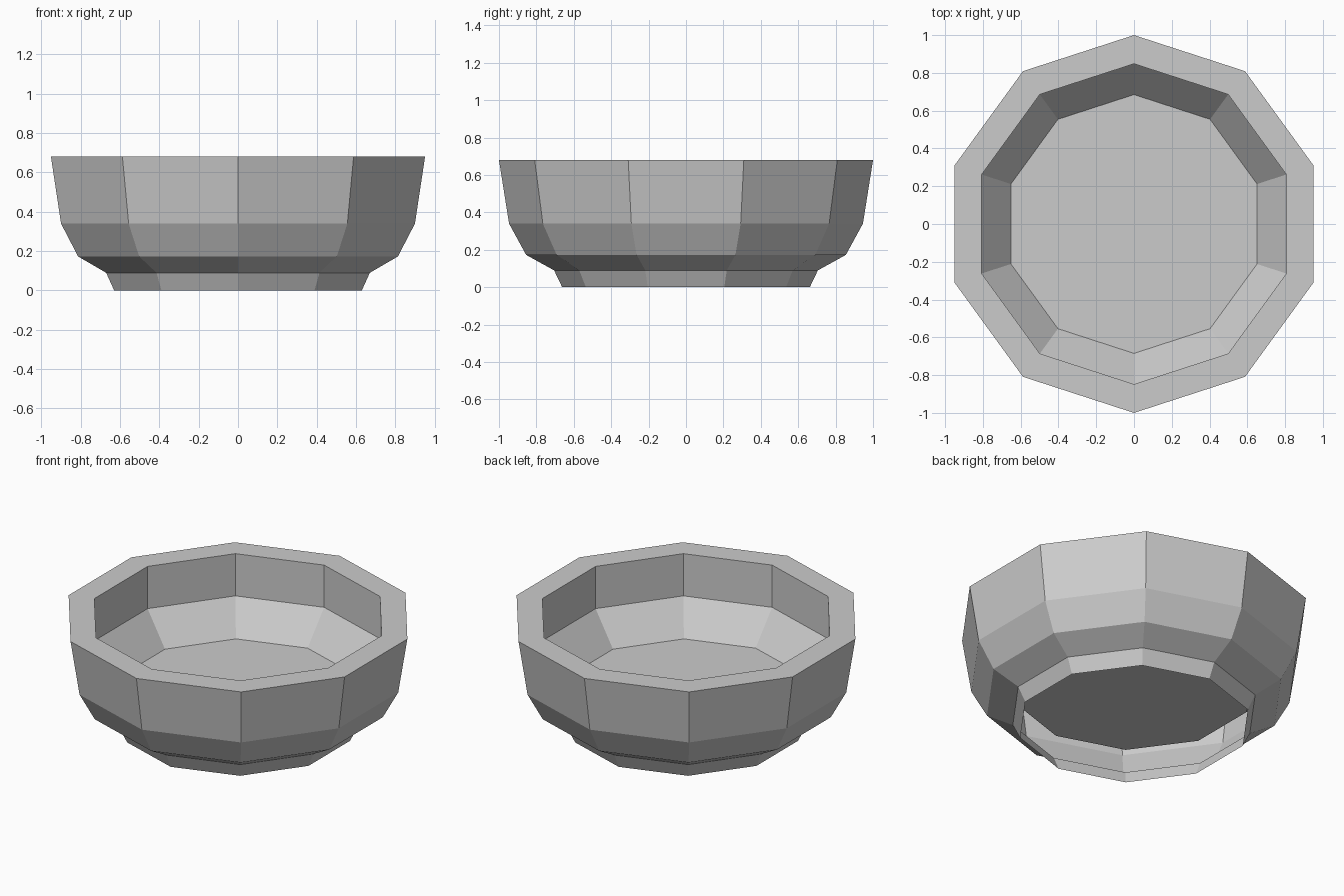
import bpy
import bmesh
from math import cos, sin, pi

if "Cube" in bpy.data.objects:
    bpy.data.objects.remove(bpy.data.objects["Cube"])

SIDES = 10

# Profile (radius, height): foot edge, up the outside, over the rim, down to the floor
profile = [
    (0.662, 0.0), (0.705, 0.09), (0.855, 0.173), (0.946, 0.34), (1.0, 0.68),
    (0.848, 0.68), (0.848, 0.417), (0.685, 0.225),
]

bm = bmesh.new()
# Rings start on +y so a corner faces front and back
rings = [[bm.verts.new((r * cos(pi / 2 + 2 * pi * k / SIDES),
                        r * sin(pi / 2 + 2 * pi * k / SIDES), z))
          for k in range(SIDES)] for r, z in profile]

# Bowl walls
for low, high in zip(rings, rings[1:]):
    for k in range(SIDES):
        n = (k + 1) % SIDES
        bm.faces.new((low[k], low[n], high[n], high[k]))

# Bowl floor; the foot stays open underneath
bm.faces.new(rings[-1])

mesh = bpy.data.meshes.new("bowl")
bm.to_mesh(mesh)
bm.free()
bowl = bpy.data.objects.new("bowl", mesh)
bpy.context.collection.objects.link(bowl)
